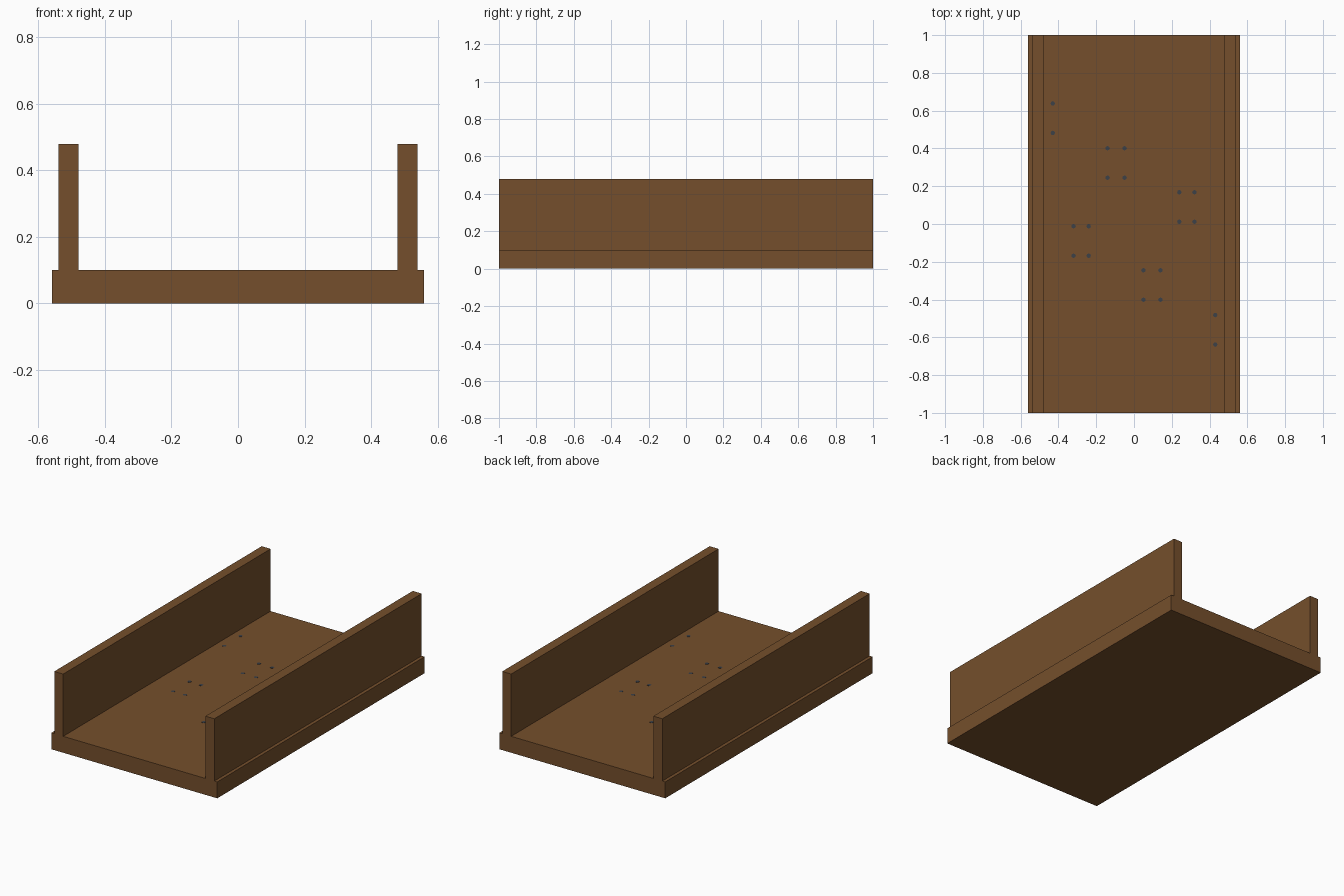
import bpy
import bmesh

cube = bpy.data.objects.get("Cube")
if cube:
    bpy.data.objects.remove(cube, do_unlink=True)


def make_material(name, rgb):
    mat = bpy.data.materials.new(name)
    mat.use_nodes = True
    color = (*rgb, 1.0)
    mat.diffuse_color = color
    mat.node_tree.nodes["Principled BSDF"].inputs["Base Color"].default_value = color
    return mat


def make_object(name, bm, mat):
    bmesh.ops.recalc_face_normals(bm, faces=bm.faces)
    mesh = bpy.data.meshes.new(name)
    bm.to_mesh(mesh)
    bm.free()
    mesh.materials.append(mat)
    obj = bpy.data.objects.new(name, mesh)
    bpy.context.collection.objects.link(obj)
    return obj


wood = make_material("brown wood", (0.178, 0.078, 0.025))
steel = make_material("dark steel", (0.045, 0.052, 0.063))

LENGTH = 2.0
FLOOR = 0.10
WALL_TOP = 0.48

# Trough: mirrored cross-section (floor with two side walls) extruded lengthwise
half = [(0.56, 0), (0.56, FLOOR), (0.54, FLOOR), (0.54, WALL_TOP),
        (0.48, WALL_TOP), (0.48, FLOOR)]
profile = half + [(-x, z) for x, z in reversed(half)]
bm = bmesh.new()
face = bm.faces.new([bm.verts.new((x, -LENGTH / 2, z)) for x, z in profile])
ext = bmesh.ops.extrude_face_region(bm, geom=[face])
bmesh.ops.translate(bm, vec=(0, LENGTH, 0),
                    verts=[v for v in ext["geom"] if isinstance(v, bmesh.types.BMVert)])
make_object("wooden_trough", bm, wood)

# Nail heads: pairs along plank joints, repeated with a half turn
joints = [((-0.43,), 0.56), ((-0.14, -0.05), 0.323), ((0.24, 0.32), 0.09)]
bm = bmesh.new()
for xs, y in joints:
    for x in xs:
        for dy in (-0.078, 0.078):
            for s in (1, -1):
                ret = bmesh.ops.create_cone(bm, cap_ends=True, segments=8,
                                            radius1=0.012, radius2=0.012, depth=0.003)
                bmesh.ops.translate(bm, verts=ret["verts"],
                                    vec=(s * x, s * (y + dy), FLOOR - 0.0008))
make_object("nail_heads", bm, steel)
